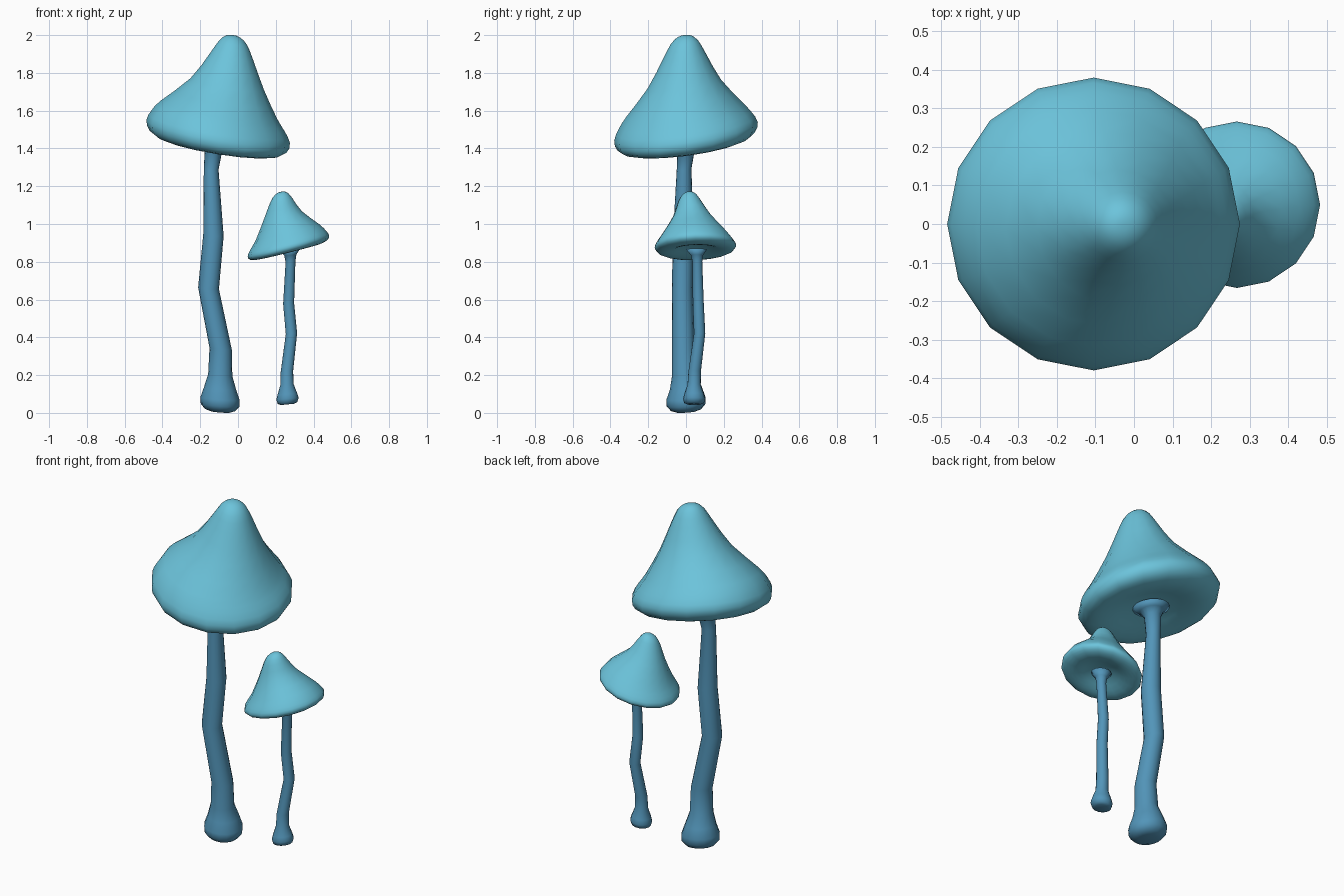
import bpy, bmesh, math

SIDES = 16


def material(name, rgb):
    m = bpy.data.materials.new(name)
    m.diffuse_color = (*rgb, 1)
    return m


CAP = material("cap light blue", (0.15, 0.55, 0.71))
STEM = material("stem steel blue", (0.085, 0.30, 0.485))


def spline(rows, steps):
    """Smooth a list of rings with a Catmull-Rom curve."""
    out = []
    for i in range(len(rows) - 1):
        a, b, c, d = (rows[max(0, min(len(rows) - 1, i + k))] for k in (-1, 0, 1, 2))
        for s in range(steps):
            t = s / steps
            out.append([0.5 * (2 * q + (r - p) * t + (2 * p - 5 * q + 4 * r - w) * t * t
                               + (3 * q - p - 3 * r + w) * t ** 3)
                        for p, q, r, w in zip(a, b, c, d)])
    return out + [list(rows[-1])]


def loft(name, rows, mat, slope=(0, 0), angle=180):
    """Skin rings of (x, y, z, radius), bottom first, each leaning by slope."""
    bm = bmesh.new()
    rings = []
    for x, y, z, r in rows:
        ring = []
        for k in range(SIDES):
            a = 2 * math.pi * k / SIDES
            dx, dy = r * math.cos(a), r * math.sin(a)
            ring.append(bm.verts.new((x + dx, y + dy, z + slope[0] * dx + slope[1] * dy)))
        rings.append(ring)
    for lo, hi in zip(rings, rings[1:]):
        for k in range(SIDES):
            n = (k + 1) % SIDES
            bm.faces.new((lo[k], lo[n], hi[n], hi[k]))
    bm.faces.new(rings[0][::-1])
    bm.faces.new(rings[-1])
    bmesh.ops.recalc_face_normals(bm, faces=bm.faces)
    for f in bm.faces:
        f.smooth = True
    mesh = bpy.data.meshes.new(name)
    bm.to_mesh(mesh)
    bm.free()
    mesh.materials.append(mat)
    ob = bpy.data.objects.new(name, mesh)
    bpy.context.collection.objects.link(ob)
    return ob


# Large mushroom: wavy stem with bulbous foot and flared neck
loft("large_stem", [
    (-0.095, 0.00, 0.005, 0.05), (-0.095, 0.00, 0.015, 0.08),
    (-0.095, 0.00, 0.04, 0.102), (-0.095, 0.00, 0.075, 0.104),
    (-0.095, 0.00, 0.13, 0.085), (-0.094, -0.01, 0.20, 0.064),
    (-0.092, -0.015, 0.34, 0.059), (-0.156, -0.02, 0.66, 0.055),
    (-0.130, -0.015, 0.94, 0.054), (-0.142, -0.01, 1.29, 0.039),
    (-0.130, 0.00, 1.39, 0.046), (-0.125, 0.00, 1.42, 0.065),
    (-0.12, 0.00, 1.44, 0.10)], STEM, (-0.08, 0.06))

# Large cap: dished underside, rolled rim, leaning pointed crown
loft("large_cap", spline([
    (-0.11, 0.0, 1.455, 0.03), (-0.11, 0.0, 1.445, 0.12),
    (-0.108, 0.0, 1.415, 0.22), (-0.106, 0.0, 1.408, 0.30),
    (-0.105, 0.0, 1.435, 0.362), (-0.105, 0.0, 1.49, 0.380),
    (-0.105, -0.005, 1.55, 0.35), (-0.10, -0.01, 1.605, 0.308),
    (-0.057, -0.01, 1.74, 0.195), (-0.034, -0.008, 1.885, 0.115),
    (-0.026, -0.008, 1.96, 0.074), (-0.025, -0.008, 1.992, 0.038),
    (-0.025, -0.008, 1.999, 0.008)], 2), CAP, (-0.16, 0.13))

# Small mushroom: thin wavy stem
loft("small_stem", [
    (0.262, 0.043, 0.045, 0.035), (0.262, 0.043, 0.052, 0.052),
    (0.262, 0.043, 0.075, 0.059), (0.261, 0.043, 0.10, 0.052),
    (0.259, 0.043, 0.15, 0.035), (0.259, 0.046, 0.22, 0.033),
    (0.283, 0.072, 0.42, 0.030), (0.268, 0.065, 0.58, 0.029),
    (0.278, 0.060, 0.80, 0.026), (0.277, 0.058, 0.835, 0.032),
    (0.275, 0.056, 0.865, 0.055)], STEM, (0.1, 0.0))

# Small cap leaning the other way
loft("small_cap", spline([
    (0.267, 0.05, 0.885, 0.02), (0.267, 0.05, 0.878, 0.07),
    (0.267, 0.05, 0.859, 0.125), (0.267, 0.05, 0.853, 0.17),
    (0.267, 0.05, 0.862, 0.204), (0.267, 0.05, 0.883, 0.216),
    (0.266, 0.048, 0.912, 0.202), (0.262, 0.045, 0.957, 0.168),
    (0.236, 0.033, 1.042, 0.102), (0.228, 0.020, 1.118, 0.062),
    (0.226, 0.018, 1.153, 0.040), (0.226, 0.018, 1.168, 0.018),
    (0.226, 0.018, 1.170, 0.005)], 2), CAP, (0.25, 0.03))
